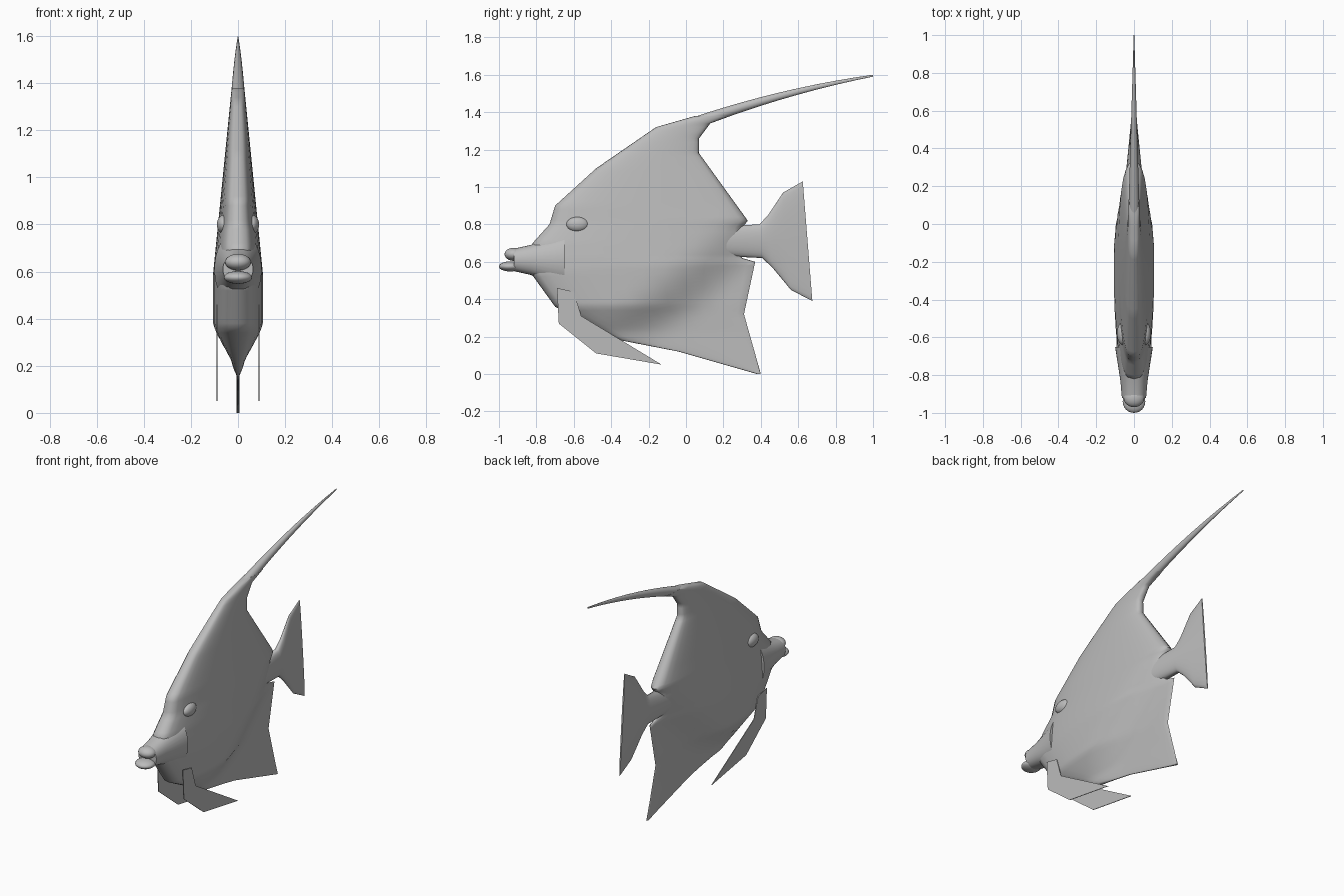
import bpy, bmesh, math
from mathutils import Vector

cube = bpy.data.objects.get("Cube")
if cube:
    bpy.data.objects.remove(cube, do_unlink=True)

shade = (0.5, 0.5, 0.5, 1)
grey = bpy.data.materials.new("plain grey")
grey.use_nodes = True
grey.diffuse_color = shade
grey.node_tree.nodes["Principled BSDF"].inputs["Base Color"].default_value = shade


def finish(bm, name):
    """Turn a bmesh into a named, smooth shaded object."""
    bmesh.ops.recalc_face_normals(bm, faces=bm.faces[:])
    mesh = bpy.data.meshes.new(name)
    bm.to_mesh(mesh)
    bm.free()
    mesh.materials.append(grey)
    obj = bpy.data.objects.new(name, mesh)
    bpy.context.collection.objects.link(obj)
    bpy.ops.object.select_all(action='DESELECT')
    obj.select_set(True)
    bpy.context.view_layer.objects.active = obj
    bpy.ops.object.shade_smooth_by_angle(angle=math.radians(60))


def full_width(y, z):
    return 1


def loft(name, stations, bluntness, taper=full_width, sides=32):
    """Skin lens sections, each given by its two (y, z) edges and half width."""
    bm = bmesh.new()
    rings = []
    for start, end, half_width in stations:
        ring = []
        for k in range(sides):
            angle = math.tau * k / sides
            y, z = Vector(start).lerp(Vector(end), (1 - math.cos(angle)) / 2)
            bulge = math.copysign(abs(math.sin(angle)) ** bluntness, math.sin(angle))
            ring.append(bm.verts.new((bulge * half_width * taper(y, z), y, z)))
        rings.append(ring)
    for ring, following in zip(rings, rings[1:]):
        for k in range(sides):
            n = (k + 1) % sides
            bm.faces.new((ring[k], ring[n], following[n], following[k]))
    bm.faces.new(rings[0])
    bm.faces.new(rings[-1])
    finish(bm, name)


def ellipsoid(name, center, radii):
    bm = bmesh.new()
    bmesh.ops.create_uvsphere(bm, u_segments=24, v_segments=16, radius=1)
    bmesh.ops.scale(bm, vec=radii, verts=bm.verts)
    bmesh.ops.translate(bm, vec=center, verts=bm.verts)
    finish(bm, name)


def edge_at(profile, z):
    """Find y on a profile of (z, y) points."""
    for (low, start), (high, end) in zip(profile, profile[1:]):
        if z <= high:
            return start + (end - start) * (z - low) / (high - low)
    return profile[-1][1]


def belly_taper(y, z):
    """Thin the lower rear of the body into the anal fin."""
    above_fin = Vector((y + 0.15, z - 0.17)).dot(Vector((-0.65, 0.76)))
    t = min(max(above_fin / 0.3 + 0.1, 0), 1)
    return 0.12 + 0.88 * math.sin(t * math.pi / 2) ** 2


def body_half_width(z):
    return min(0.107, 0.165 - z / 10, max(0.05, 0.4 * (z - 0.1)))


# Body with its dorsal and anal fins, in level slices
front_edge = [(0, 0.38), (0.12, -0.04), (0.18, -0.35), (0.36, -0.7), (0.54, -0.83),
              (0.7, -0.82), (0.8, -0.73), (0.9, -0.7), (1.1, -0.48), (1.32, -0.16), (1.38, 0.05)]
rear_edge = [(0, 0.4), (0.32, 0.31), (0.6, 0.37), (0.62, 0.3), (0.78, 0.3),
             (0.82, 0.33), (1.18, 0.07), (1.26, 0.07), (1.34, 0.13), (1.38, 0.24)]
body = []
for row in range(70):
    z = row / 50
    if z <= front_edge[-1][0]:
        body.append(((edge_at(front_edge, z), z), (edge_at(rear_edge, z), z), body_half_width(z)))
loft("body", body, bluntness=0.6, taper=belly_taper)

# Long dorsal streamer, thinning along a gentle arc
streamer = []
for step in range(-1, 11):
    y = step / 10
    top = 1.36 + 0.24 * y + y * (1 - y) / 10
    depth = 0.07 - 0.06 * y
    streamer.append(((y, top - depth), (y, top), 0.03 * (1.05 - y)))
loft("dorsal_streamer", streamer, bluntness=1)

# Tail stalk and fin, leaning forward towards the top
tail = []
for y, half_height in [(0.2, 0.08), (0.4, 0.09), (0.45, 0.14), (0.54, 0.26), (0.65, 0.32)]:
    lean = half_height * 0.08
    tail.append(((y + lean, 0.71 - half_height), (y - lean, 0.71 + half_height), 0.07 - y / 10))
loft("tail_fin", tail, bluntness=0.8)

# Snout and two lips
snout = []
for y, half_height in [(-0.65, 0.15), (-0.83, 0.08), (-0.92, 0.06)]:
    snout.append(((y, 0.61 - half_height), (y, 0.61 + half_height), 0.04 + 0.4 * half_height))
loft("snout", snout, bluntness=0.8)
ellipsoid("upper_lip", (0, -0.92, 0.64), (0.055, 0.05, 0.035))
ellipsoid("lower_lip", (0, -0.94, 0.575), (0.06, 0.06, 0.027))

# Eyes and flat pectoral fins on both sides
fin_outline = [(-0.69, 0.46), (-0.6, 0.44), (-0.56, 0.31), (-0.13, 0.05),
               (-0.48, 0.11), (-0.68, 0.27)]
for side, label in ((1, "left"), (-1, "right")):
    ellipsoid(label + "_eye", (side * 0.06, -0.58, 0.8), (0.03, 0.06, 0.04))
    bm = bmesh.new()
    face = bm.faces.new([bm.verts.new((side * 0.088, y, z)) for y, z in fin_outline])
    grown = bmesh.ops.extrude_face_region(bm, geom=[face])["geom"]
    moved = [part for part in grown if isinstance(part, bmesh.types.BMVert)]
    bmesh.ops.translate(bm, vec=(side * 0.004, 0, 0), verts=moved)
    finish(bm, label + "_pectoral_fin")
